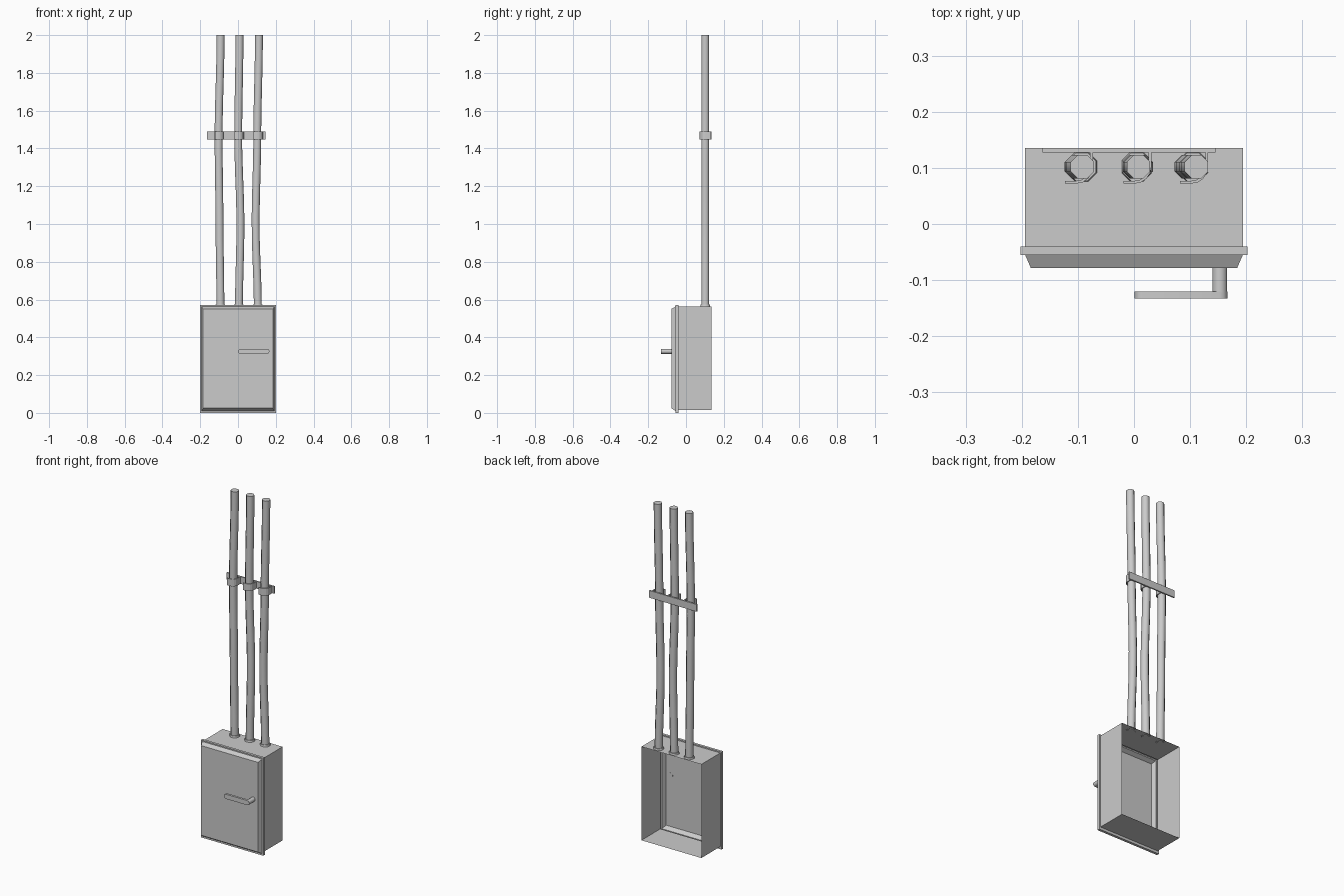
import bpy, bmesh, math
from mathutils import Vector

cube = bpy.data.objects.get("Cube")
if cube:
    bpy.data.objects.remove(cube, do_unlink=True)

grey = bpy.data.materials.new("painted grey metal")
grey.use_nodes = True
tone = (0.6, 0.6, 0.6, 1)
grey.diffuse_color = tone
grey.node_tree.nodes["Principled BSDF"].inputs["Base Color"].default_value = tone


def finish(name, bm, smooth=False):
    bmesh.ops.remove_doubles(bm, verts=bm.verts, dist=1e-5)
    mesh = bpy.data.meshes.new(name)
    bm.to_mesh(mesh)
    bm.free()
    mesh.materials.append(grey)
    obj = bpy.data.objects.new(name, mesh)
    bpy.context.collection.objects.link(obj)
    if smooth:
        bpy.ops.object.select_all(action="DESELECT")
        obj.select_set(True)
        bpy.context.view_layer.objects.active = obj
        bpy.ops.object.shade_smooth_by_angle(angle=math.radians(50))
    return obj


def loft(name, rings, cap_start=True, cap_end=True, smooth=False):
    """Skin closed rings of points in order."""
    bm = bmesh.new()
    loops = [[bm.verts.new(p) for p in ring] for ring in rings]
    for a, b in zip(loops, loops[1:]):
        for i in range(len(a)):
            j = (i + 1) % len(a)
            bm.faces.new((a[i], a[j], b[j], b[i]))
    if cap_start:
        bm.faces.new(loops[0][::-1])
    if cap_end:
        bm.faces.new(loops[-1])
    if cap_start and cap_end:
        bmesh.ops.recalc_face_normals(bm, faces=bm.faces)
    return finish(name, bm, smooth)


def disc(x, y, z, r, sides=8):
    return [(x + r * math.cos(math.tau * (i + .5) / sides),
             y + r * math.sin(math.tau * (i + .5) / sides), z) for i in range(sides)]


def box(name, lo, hi):
    return loft(name, [[(lo[0], lo[1], z), (hi[0], lo[1], z),
                        (hi[0], hi[1], z), (lo[0], hi[1], z)] for z in (lo[2], hi[2])])


# Cabinet shell, open at the back, stepping out to the rim and bevelled door
# Each step: y, half width, bottom, top
steps = [(0.135, 0.194, 0.015, 0.563), (-0.04, 0.194, 0.015, 0.563),
         (-0.04, 0.202, 0.0, 0.57), (-0.055, 0.202, 0.0, 0.57),
         (-0.055, 0.194, 0.01, 0.563), (-0.078, 0.184, 0.025, 0.55)]
loft("cabinet_shell", [[(-w, y, lo), (w, y, lo), (w, y, hi), (-w, y, hi)]
                       for y, w, lo, hi in steps], cap_start=False)

# Door handle: round post and flat bar with rounded ends
HX, HZ, HR = 0.153, 0.326, 0.0135
post = [[(x, y, HZ + z) for x, z, _ in disc(HX, 0, 0, HR, 12)] for y in (-0.077, -0.122)]
loft("handle_post", post, smooth=True)
bar = []
for cx, start in ((HX, -90), (HR + 0.001, 90)):
    for i in range(7):
        a = math.radians(start + i * 30)
        bar.append((cx + HR * math.cos(a), HZ + HR * math.sin(a)))
loft("handle_bar", [[(x, y, z) for x, z in bar] for y in (-0.133, -0.12)], smooth=True)

# Conduits: gently bent pipes, with a collar where each meets the cabinet
levels = (0.56, 1.0, 1.46, 2.0)
paths = {"left_conduit": (0.105, 0.093, 0.102, 0.111),
         "middle_conduit": (0.005, 0.013, 0.001, 0.008),
         "right_conduit": (-0.093, -0.098, -0.103, -0.092)}
CY, CR = 0.102, 0.0225


def bend(xs, z):
    """Smooth interpolation of the conduit centre at a height."""
    for i in range(3):
        if z <= levels[i + 1]:
            t = (z - levels[i]) / (levels[i + 1] - levels[i])
            return xs[i] + (xs[i + 1] - xs[i]) * t * t * (3 - 2 * t)
    return xs[-1]


for name, xs in paths.items():
    heights = [0.56 + 1.44 * i / 12 for i in range(13)]
    loft(name, [disc(bend(xs, z), CY, z, CR) for z in heights], smooth=True)
    loft(name + "_collar", [disc(xs[0], CY, 0.562, 0.029), disc(xs[0], CY, 0.573, 0.027)],
         smooth=True)

# Wall bracket with a hooked strap round each conduit
Z0, Z1 = 1.448, 1.49
box("bracket_plate", (-0.163, 0.127, Z0), (0.145, 0.135, Z1))
for name, xs in paths.items():
    cx = xs[2]

    def hook(r):
        arc = [(cx + r * math.cos(a), CY + r * math.sin(a))
               for a in (math.radians(-90 + 22.5 * i) for i in range(5))]
        return [(cx - 0.02, CY - r)] + arc + [(cx + r, 0.129)]

    outline = hook(0.030) + hook(0.025)[::-1]
    loft(name + "_strap", [[(x, y, z) for x, y in outline] for z in (Z0, Z1)])
